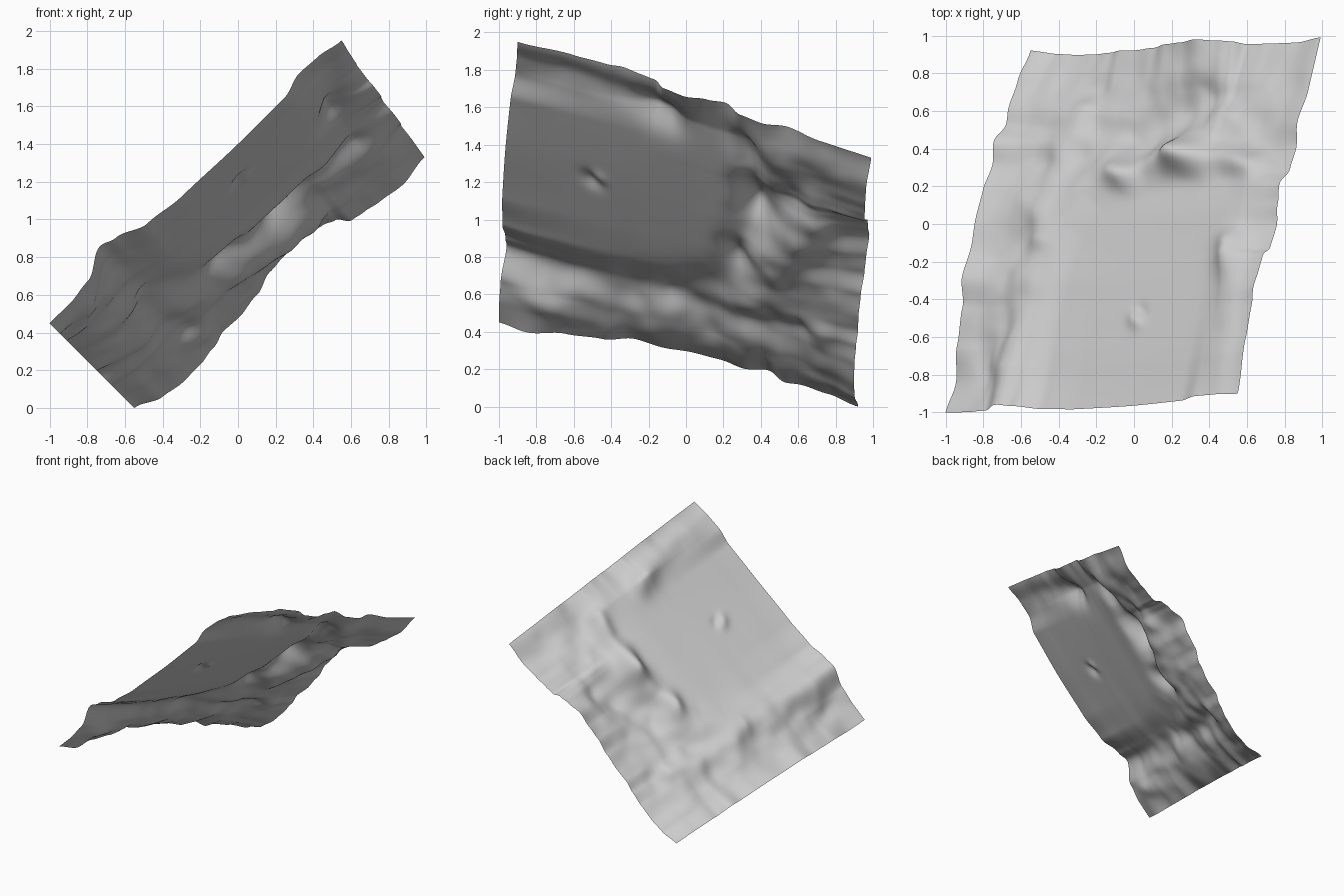
import bpy, bmesh, math
from mathutils import Vector, noise

if "Cube" in bpy.data.objects:
    bpy.data.objects.remove(bpy.data.objects["Cube"])

# Corners of the tilted sheet, and the direction the relief is raised in
A, B = Vector((-1, -1, .45)), Vector((.55, -.9, 1.95))
C, D = Vector((.99, .99, 1.33)), Vector((-.55, .92, 0))
UP = Vector((-.67, .315, .672)).normalized()

# Relief profiles along the four borders: (position, height)
FRONT = [(0, 0), (.07, 0), (.138, .02), (.223, .113), (.263, .085), (.344, .02), (.45, -.005),
         (.64, -.013), (.8, -.008), (.87, .033), (.928, .027), (1, 0)]
BACK = [(0, 0), (.073, -.056), (.132, -.069), (.2, -.058), (.258, -.034), (.31, 0), (.357, 0),
        (.435, .03), (.502, .08), (.56, .096), (.62, .128), (.686, .085), (.72, .06), (.747, 0),
        (.788, -.01), (.834, -.024), (.906, -.037), (1, 0)]
LEFT = [(0, 0), (.08, -.025), (.18, .03), (.28, .055), (.36, .11), (.44, .095), (.52, .11),
        (.6, .105), (.67, .08), (.73, .11), (.79, .05), (.83, .06), (.91, .04), (1, 0)]
RIGHT = [(0, 0), (.15, .035), (.24, .047), (.29, .065), (.34, .055), (.38, .05), (.41, .01),
         (.47, 0), (.53, .03), (.58, .05), (.63, 0), (.69, -.01), (.76, .025), (.85, 0), (1, 0)]

# Hills and hollows: x, y, radius x, radius y, height
HILLS = [(.57, -.17, .1, .13, .05), (.02, -.51, .04, .05, .025), (.05, -.47, .03, .04, -.015),
         (-.8, -.7, .06, .2, -.03), (-.5, .08, .07, .1, .03), (-.35, .6, .1, .14, .02),
         (-.2, .75, .12, .1, -.03), (.66, .5, .1, .1, -.02),
         (.31, .34, .13, .1, .07), (-.02, .23, .08, .07, .035), (.6, .34, .09, .08, .03)]

# Ridges and gullies: width, height, points along the crest
RIDGES = [(.1, .045, [(-.66, -.92), (-.58, -.6), (-.48, -.3), (-.36, -.02), (-.24, .16), (-.1, .26)]),
          (.08, .045, [(-.02, .27), (.25, .33), (.5, .34), (.64, .3)]),
          (.08, .05, [(.3, .36), (.5, .56)]),
          (.06, .035, [(-.45, -.1), (-.4, .25), (-.25, .6)]),
          (.09, -.05, [(.03, .45), (.2, .56), (.38, .69)]),
          (.07, .035, [(.44, -.88), (.54, -.6), (.56, -.35), (.56, -.12)])]


def profile(pts, p):
    for (a, ha), (b, hb) in zip(pts, pts[1:]):
        if p <= b:
            k = (p - a) / (b - a)
            return ha + (hb - ha) * k * k * (3 - 2 * k)
    return 0


def smooth(a, b, v):
    k = max(0, min(1, (v - a) / (b - a)))
    return k * k * (3 - 2 * k)


def distance(q, pts):
    best = 9
    for a, b in zip(pts, pts[1:]):
        a, b = Vector(a), Vector(b)
        k = max(0, min(1, (q - a).dot(b - a) / (b - a).length_squared))
        best = min(best, (q - a.lerp(b, k)).length)
    return best


def relief(t, s, p):
    h = profile(FRONT, t) * (1 - s) ** 5 + profile(BACK, t) * s ** 7
    h += profile(LEFT, s) * (.5 * (1 - t) ** 3 + .5 * (1 - t) ** 12)
    h += profile(RIGHT, s) * t ** 12
    inside = min(1, 10 * t * (1 - t)) * min(1, 10 * s * (1 - s))
    # keep the central plateau flat
    h += .115 * t * s * inside * (1 - smooth(.5, .75, s))
    for x, y, rx, ry, a in HILLS:
        h += inside * a * math.exp(-((p.x - x) / rx) ** 2 - ((p.y - y) / ry) ** 2)
    for w, a, pts in RIDGES:
        h += inside * a * math.exp(-(distance(p.xy, pts) / w) ** 2)
    # rough ground outside the plateau
    rough = max(smooth(.55, .7, s), 1 - smooth(.15, .32, t))
    n = noise.noise(Vector((t * 8, s * 8, 3))) + .4 * noise.noise(Vector((t * 16, s * 16, 8)))
    return h + .025 * n * rough * inside


# Terrain sheet
N = 140
bm = bmesh.new()
rows = []
for j in range(N + 1):
    s, row = j / N, []
    for i in range(N + 1):
        t = i / N
        p = A.lerp(B, t).lerp(D.lerp(C, t), s)
        p.y -= .026 * math.sin(math.pi * t)
        row.append(bm.verts.new(p + UP * relief(t, s, p)))
    rows.append(row)
for j in range(N):
    for i in range(N):
        bm.faces.new((rows[j][i], rows[j][i + 1], rows[j + 1][i + 1], rows[j + 1][i]))
for f in bm.faces:
    f.smooth = True
me = bpy.data.meshes.new("terrain_sheet")
bm.to_mesh(me)
bm.free()
ob = bpy.data.objects.new("terrain_sheet", me)
bpy.context.collection.objects.link(ob)
